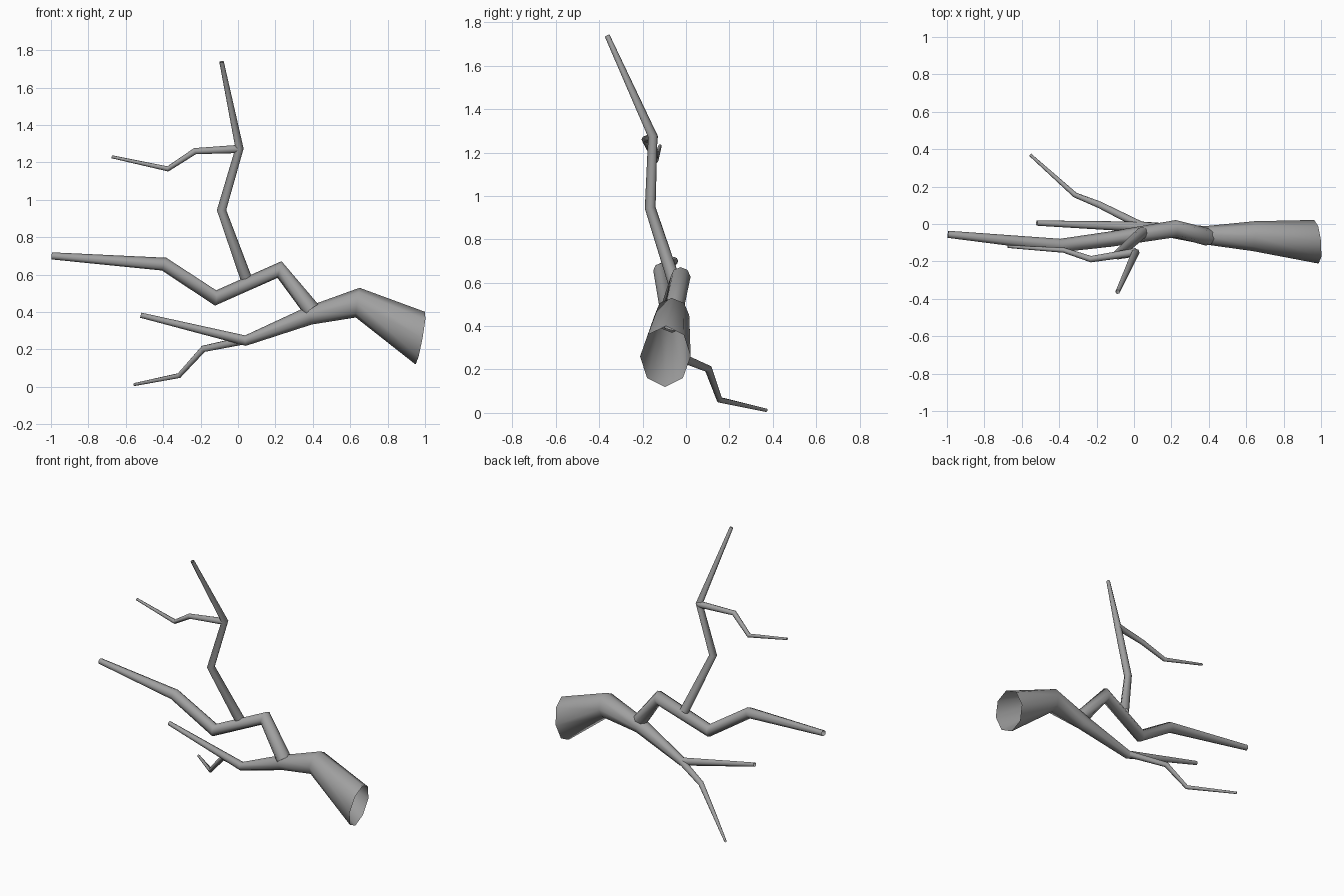
import bpy, bmesh, math
from mathutils import Vector

cube = bpy.data.objects.get("Cube")
if cube:
    bpy.data.objects.remove(cube)

bark = bpy.data.materials.new("grey_bark")
bark.use_nodes = True
colour = (0.35, 0.35, 0.35, 1)
bark.diffuse_color = colour
bark.node_tree.nodes["Principled BSDF"].inputs["Base Color"].default_value = colour

SIDES = 8


def limb(name, nodes, up=(0, 0, 1), first_dir=None, first_squash=1.0):
    """Open tapered tube through nodes (x, y, z, radius), rings set on the bisectors."""
    pts = [Vector(n[:3]) for n in nodes]
    segs = [(b - a).normalized() for a, b in zip(pts, pts[1:])]
    dirs = [segs[0]] + [(a + b).normalized() for a, b in zip(segs, segs[1:])] + [segs[-1]]
    if first_dir:
        dirs[0] = Vector(first_dir).normalized()
    bm = bmesh.new()
    rings = []
    for i, (p, d, n) in enumerate(zip(pts, dirs, nodes)):
        u = Vector(up).cross(d).normalized()
        v = d.cross(u)
        squash = first_squash if i == 0 else 1.0
        ring = []
        for k in range(SIDES):
            a = math.tau * k / SIDES
            ring.append(bm.verts.new(p + n[3] * (u * math.cos(a) * squash + v * math.sin(a))))
        rings.append(ring)
    for r, s in zip(rings, rings[1:]):
        for k in range(SIDES):
            j = (k + 1) % SIDES
            bm.faces.new((r[k], r[j], s[j], s[k])).smooth = True
    mesh = bpy.data.meshes.new(name)
    bm.to_mesh(mesh)
    bm.free()
    mesh.materials.append(bark)
    obj = bpy.data.objects.new(name, mesh)
    bpy.context.collection.objects.link(obj)
    return obj


# Thick hollow trunk thinning into the lower branch
limb("trunk", [(0.975, -0.095, 0.26, 0.143), (0.64, -0.065, 0.45, 0.08),
               (0.38, -0.06, 0.38, 0.049), (0.04, -0.015, 0.247, 0.028),
               (-0.52, 0.005, 0.383, 0.014)],
     first_dir=(-0.98, -0.1, 0.18), first_squash=0.82)

# Long zigzag branch off the trunk
limb("upper_branch", [(0.395, -0.07, 0.41, 0.047), (0.222, -0.025, 0.627, 0.046),
                      (-0.12, -0.08, 0.475, 0.041), (-0.395, -0.115, 0.656, 0.036),
                      (-0.995, -0.055, 0.70, 0.019)])

# Rising branch
limb("rising_branch", [(0.045, -0.045, 0.575, 0.031), (-0.088, -0.165, 0.945, 0.025),
                       (0.008, -0.153, 1.275, 0.022), (-0.088, -0.363, 1.738, 0.012)],
     up=(0, 1, 0))

# Thin side twigs
limb("upper_twig", [(0.01, -0.15, 1.272, 0.022), (-0.23, -0.188, 1.26, 0.017),
                    (-0.375, -0.14, 1.165, 0.014), (-0.675, -0.12, 1.23, 0.008)])
limb("lower_twig", [(0.04, -0.01, 0.25, 0.022), (-0.185, 0.103, 0.203, 0.018),
                    (-0.315, 0.155, 0.06, 0.014), (-0.555, 0.37, 0.012, 0.008)])
